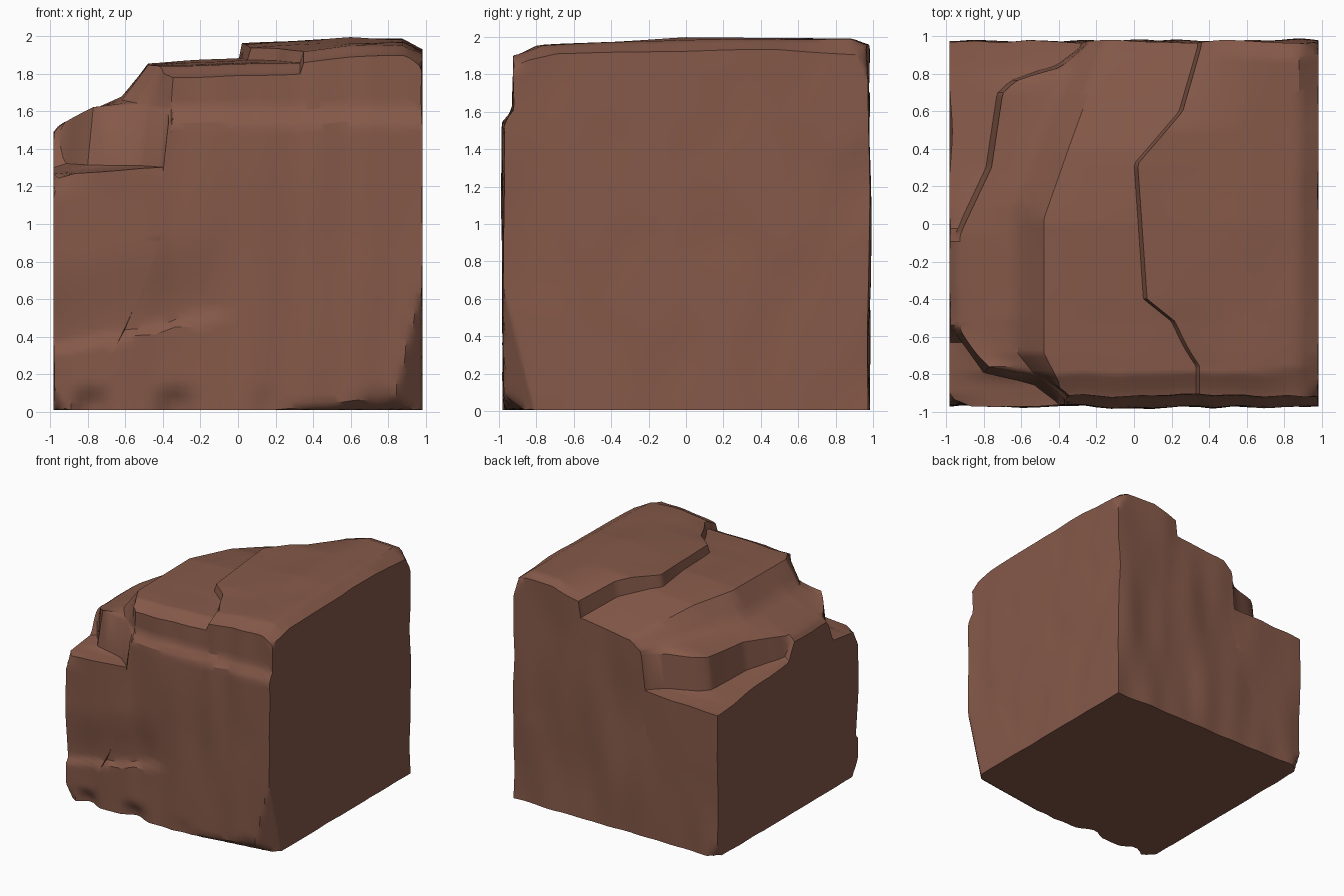
import bpy, bmesh, math
from mathutils import Vector, noise

if "Cube" in bpy.data.objects:
    bpy.data.objects.remove(bpy.data.objects["Cube"])


def along(y, pts):
    """Piecewise linear value at y from (y, value) pairs."""
    if y <= pts[0][0]:
        return pts[0][1]
    for (a, va), (b, vb) in zip(pts, pts[1:]):
        if y <= b:
            return va + (vb - va) * (y - a) / (b - a)
    return pts[-1][1]


def ramp(v, a, b):
    t = min(1, max(0, (v - a) / (b - a)))
    return t * t * (3 - 2 * t)


# Ledge lines running front to back over the top: (x along y, height along y)
notch_x = [(-.98, -.4), (-.86, -.54), (-.8, -.8), (-.57, -.96), (-.06, -.96),
           (.3, -.79), (.7, -.73), (.77, -.66), (.85, -.42), (.97, -.28)]
cap_x = [(-.97, .33), (-.8, .33), (-.52, .2), (-.4, .05), (.32, .0), (.6, .24), (.97, .34)]
rails = [
    ([(0, -.985)], [(-.98, 1.26), (-.62, 1.3), (-.55, 1.49), (-.09, 1.49), (-.02, 1.34), (.97, 1.25)]),
    (notch_x, [(-.98, 1.3), (-.62, 1.32), (-.55, 1.52), (-.09, 1.52), (-.02, 1.37), (.97, 1.28)]),
    ([(y, x + .03) for y, x in notch_x], [(-.98, 1.58), (-.8, 1.62), (-.57, 1.54), (-.06, 1.54), (.3, 1.58), (.97, 1.58)]),
    ([(-.9, -.5), (-.7, -.62), (.1, -.62), (.2, -.59), (.7, -.4), (.97, -.25)], [(-.98, 1.62), (-.5, 1.68), (.2, 1.67), (.97, 1.62)]),
    ([(-.9, -.4), (-.7, -.48), (.03, -.48), (.4, -.35), (.95, -.15)], [(-.98, 1.78), (-.85, 1.84), (0, 1.86), (.4, 1.83), (.98, 1.69)]),
    (cap_x, [(-.98, 1.8), (-.85, 1.86), (0, 1.885), (.4, 1.86), (.98, 1.75)]),
    ([(y, x + .02) for y, x in cap_x], [(-.98, 1.86), (-.85, 1.92), (0, 1.955), (.5, 1.97), (.98, 1.89)]),
    ([(0, .6)], [(-.98, 1.89), (-.85, 1.95), (0, 1.995), (.9, 1.99), (.98, 1.96)]),
    ([(0, .88)], [(-.98, 1.9), (-.8, 1.95), (0, 1.985), (.9, 1.985), (.98, 1.95)]),
    ([(0, .985)], [(-.98, 1.86), (-.7, 1.91), (.5, 1.93), (.98, 1.9)]),
]
splits = [5, 1, 5, 3, 9, 1, 9, 6, 3]      # columns between ledge lines
columns = [(s, k / n) for s, n in enumerate(splits) for k in range(n)] + [(8, 1.0)]
NX, NY, NZ = len(columns) - 1, 84, 44

# Broken corners: outward direction and cutting distance
chips = [((1, -1, -.25), 1.79), ((1, -.6, 1), 3.36), ((1, 1, .6), 3.03),
         ((-1, 1, -.5), 1.88), ((-1, -1, -.6), 1.87), ((-.9, -1, .5), 2.42),
         ((.15, -1, -1.2), .99)]


def place(i, j, k):
    """Point on the rock for a cell corner of the box."""
    y = -.985 + 1.97 * j / NY
    w = k / NZ
    s, t = columns[i]
    line, last = [], -2
    for rx, rz in rails:
        last = max(along(y, rx), last + .012)
        line.append((last, along(y, rz)))
    (xa, za), (xb, zb) = line[s], line[s + 1]
    top_x, top_z = xa + (xb - xa) * t, za + (zb - za) * t
    base_x = -.985 + 1.97 * i / NX
    x = base_x + (top_x - base_x) * ramp(w, 0, .75)
    z = .008 + (top_z - .008) * w
    front, back = ramp(-y, .6, .985), ramp(y, .6, .985)

    # front: upper part set back, bulging foot at the lower left, ragged hem
    dy = .055 * ramp(z, 1.53, 1.62)
    crease = .5 + .21 * (x + .15)
    dy += .035 * ramp(z, crease - .02, crease + .03) * (1 - ramp(z, crease + .05, crease + .5)) * (1 - ramp(x, -.2, 0))
    hem = max(0, noise.noise((x * 4.5, 3.1, 0)))
    dy += .12 * hem * (1 - ramp(z, .02, .16))
    dy += .02 * noise.noise((x * 5, z * 1.2, 7)) + .012
    y += front * dy
    # back: gently wavy with vertical grooves
    y -= back * (.022 * noise.noise((x * 4, z * 1.3, 2)) + .012)
    # sides and top: slight unevenness
    side = ramp(abs(x), .8, .98)
    x -= math.copysign(side * max(0, .02 * noise.noise((y * 3, z * 2, 11 + (x > 0)))), x)
    z += w ** 4 * .008 * noise.noise((x * 3, y * 2, 5))
    p = Vector((x, y, z))
    for n, d in chips:
        n = Vector(n)
        over = p.dot(n) - d
        if over > 0:
            p -= n * (over / n.length_squared)
    p.z = max(p.z, .008)
    return p


# Rock surface from the six sides of the box
bm = bmesh.new()
verts = {}


def vert(key):
    if key not in verts:
        verts[key] = bm.verts.new(place(*key))
    return verts[key]


size = (NX, NY, NZ)
for axis in range(3):
    a, b = (axis + 1) % 3, (axis + 2) % 3
    for end in (0, size[axis]):
        for m in range(size[a]):
            for n in range(size[b]):
                quad = []
                for dm, dn in ((0, 0), (1, 0), (1, 1), (0, 1)):
                    key = [0, 0, 0]
                    key[axis], key[a], key[b] = end, m + dm, n + dn
                    quad.append(vert(tuple(key)))
                bm.faces.new(quad if end else quad[::-1])
bmesh.ops.recalc_face_normals(bm, faces=bm.faces)

mesh = bpy.data.meshes.new("rock_block")
bm.to_mesh(mesh)
bm.free()
stone = bpy.data.materials.new("brown_stone")
stone.diffuse_color = (.235, .1, .067, 1)
stone.use_nodes = True
stone.node_tree.nodes["Principled BSDF"].inputs["Base Color"].default_value = stone.diffuse_color
mesh.materials.append(stone)
rock = bpy.data.objects.new("rock_block", mesh)
bpy.context.collection.objects.link(rock)
bpy.context.view_layer.objects.active = rock
rock.select_set(True)
bpy.ops.object.shade_smooth_by_angle(angle=math.radians(32))
